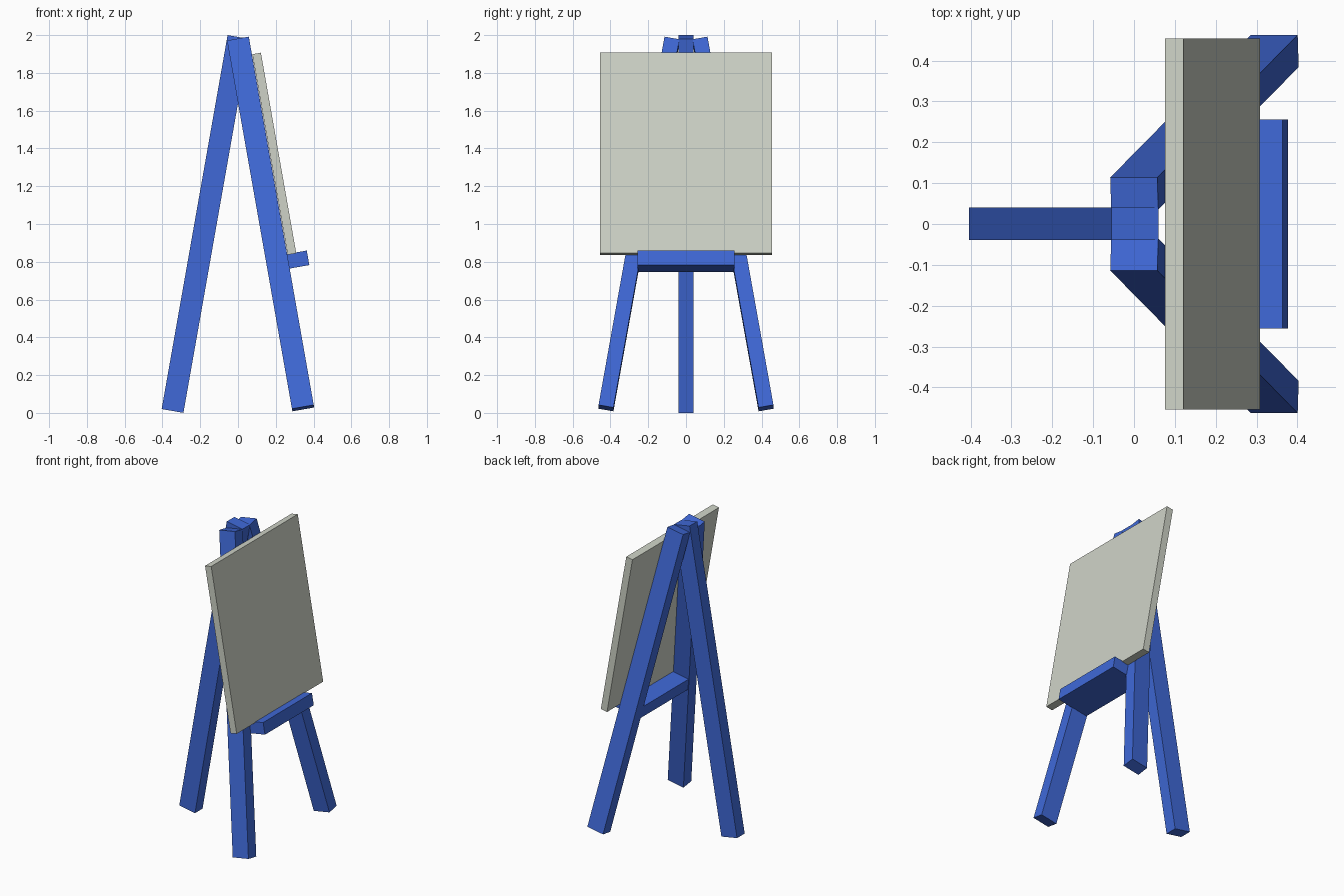
import bpy
from math import radians

if "Cube" in bpy.data.objects:
    bpy.data.objects.remove(bpy.data.objects["Cube"])

TILT = radians(10)


def paint(name, rgb):
    mat = bpy.data.materials.new(name)
    mat.diffuse_color = (*rgb, 1)
    mat.use_nodes = True
    mat.node_tree.nodes["Principled BSDF"].inputs["Base Color"].default_value = mat.diffuse_color
    return mat


def box(name, size, location, rotation, mat):
    bpy.ops.mesh.primitive_cube_add(size=1, location=location, rotation=rotation)
    obj = bpy.context.object
    obj.name = name
    obj.scale = size
    bpy.ops.object.transform_apply(location=False, rotation=False, scale=True)
    obj.data.materials.append(mat)
    return obj


blue = paint("blue_wood", (0.05, 0.14, 0.68))
cream = paint("canvas_cream", (0.62, 0.65, 0.57))

# Three legs leaning together at the top
leg = (0.117, 0.08, 2.01)
box("back_leg", leg, (-0.172, 0.001, 1.0), (0, TILT, 0), blue)
for side, label in ((-1, "right"), (1, "left")):
    box(f"front_leg_{label}", leg, (0.1725, side * 0.249, 1.0),
        (side * TILT, -TILT, 0), blue)

# Ledge between the front legs
box("ledge", (0.219, 0.512, 0.078), (0.263, 0, 0.802), (0, -TILT, 0), blue)

# Canvas resting on the ledge, leaning on the front legs
box("canvas", (0.046, 0.908, 1.078), (0.192, 0, 1.372), (0, -TILT, 0), cream)
